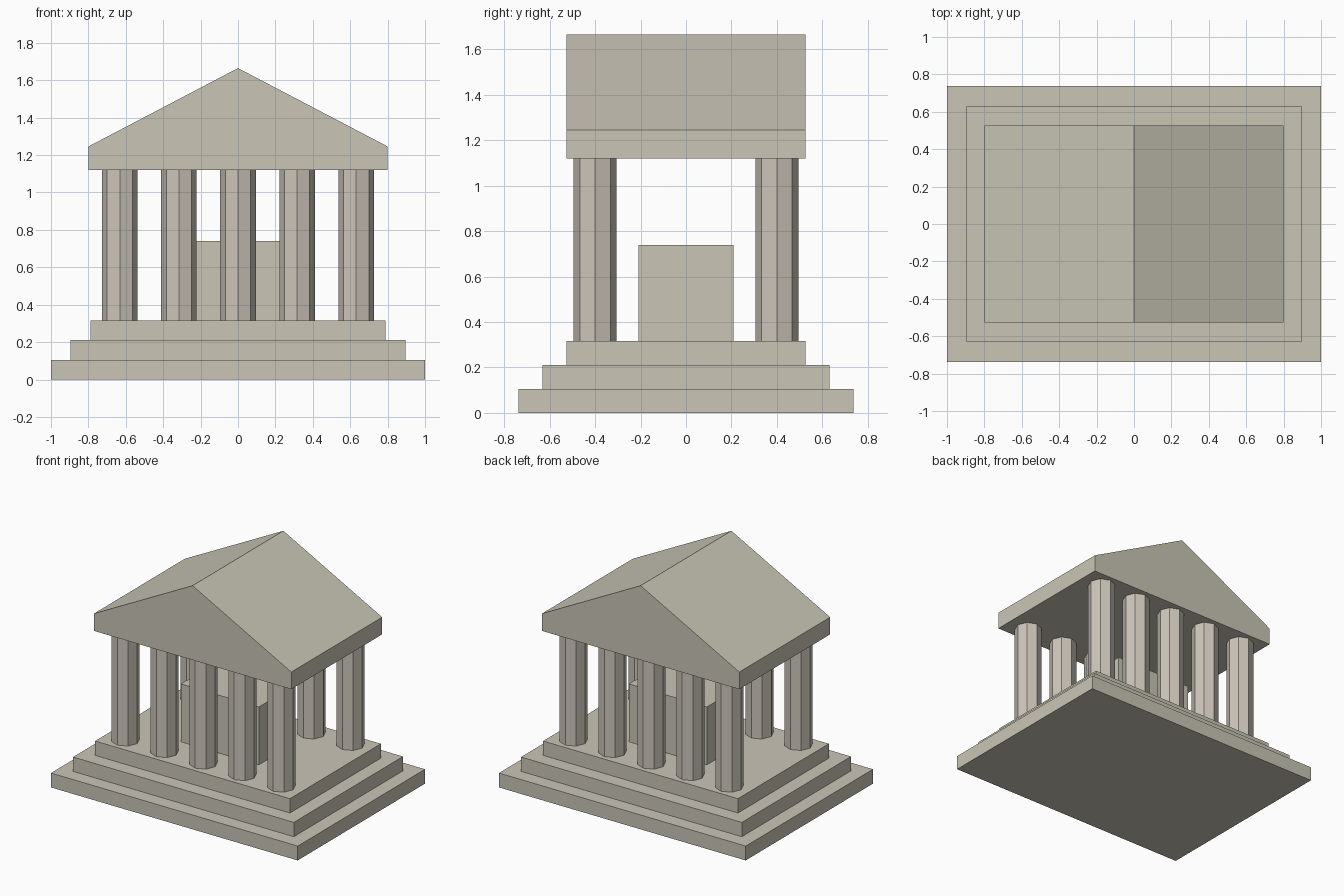
import bpy
import bmesh
import math

cube = bpy.data.objects.get("Cube")
if cube:
    bpy.data.objects.remove(cube, do_unlink=True)


def make_material(name, rgb):
    mat = bpy.data.materials.new(name)
    mat.use_nodes = True
    color = (*rgb, 1.0)
    mat.diffuse_color = color
    mat.node_tree.nodes["Principled BSDF"].inputs["Base Color"].default_value = color
    return mat


STONE = make_material("warm grey stone", (0.59, 0.56, 0.47))
COLUMN = make_material("pale column stone", (0.61, 0.56, 0.49))


def add_object(name, bm, mat):
    bmesh.ops.recalc_face_normals(bm, faces=bm.faces)
    mesh = bpy.data.meshes.new(name)
    bm.to_mesh(mesh)
    bm.free()
    mesh.materials.append(mat)
    obj = bpy.data.objects.new(name, mesh)
    bpy.context.collection.objects.link(obj)
    return obj


def add_prism(name, profile, half_depth, mat):
    """Extrude a closed x-z profile along y, centred on y = 0."""
    bm = bmesh.new()
    face = bm.faces.new([bm.verts.new((x, -half_depth, z)) for x, z in profile])
    result = bmesh.ops.extrude_face_region(bm, geom=[face])
    verts = [v for v in result["geom"] if isinstance(v, bmesh.types.BMVert)]
    bmesh.ops.translate(bm, verts=verts, vec=(0, 2 * half_depth, 0))
    return add_object(name, bm, mat)


def add_block(name, half_x, half_y, low, high, mat):
    profile = [(-half_x, low), (half_x, low), (half_x, high), (-half_x, high)]
    return add_prism(name, profile, half_y, mat)


# Stepped base
STEP = 0.1053
for i, name in enumerate(("lower_step", "middle_step", "upper_step")):
    add_block(name, 1 - i * STEP, 0.737 - i * STEP, i * STEP, (i + 1) * STEP, STONE)
floor = 3 * STEP

# Inner chamber block
add_block("inner_block", 0.316, 0.21, floor, 0.74, STONE)

# Two rows of octagonal columns, corners on the axes
ceiling = 1.12
for row, y in (("front", -0.4), ("back", 0.4)):
    for i in range(5):
        bm = bmesh.new()
        bmesh.ops.create_cone(bm, cap_ends=True, segments=8, radius1=0.095,
                              radius2=0.095, depth=ceiling - floor)
        column = add_object(f"{row}_column_{i + 1}", bm, COLUMN)
        column.location = ((i - 2) * 0.316, y, (floor + ceiling) / 2)

# Gabled roof with its entablature
eave = 1.246
add_prism("gabled_roof",
          [(-0.8, ceiling), (0.8, ceiling), (0.8, eave), (0, 1.665), (-0.8, eave)],
          0.526, STONE)
